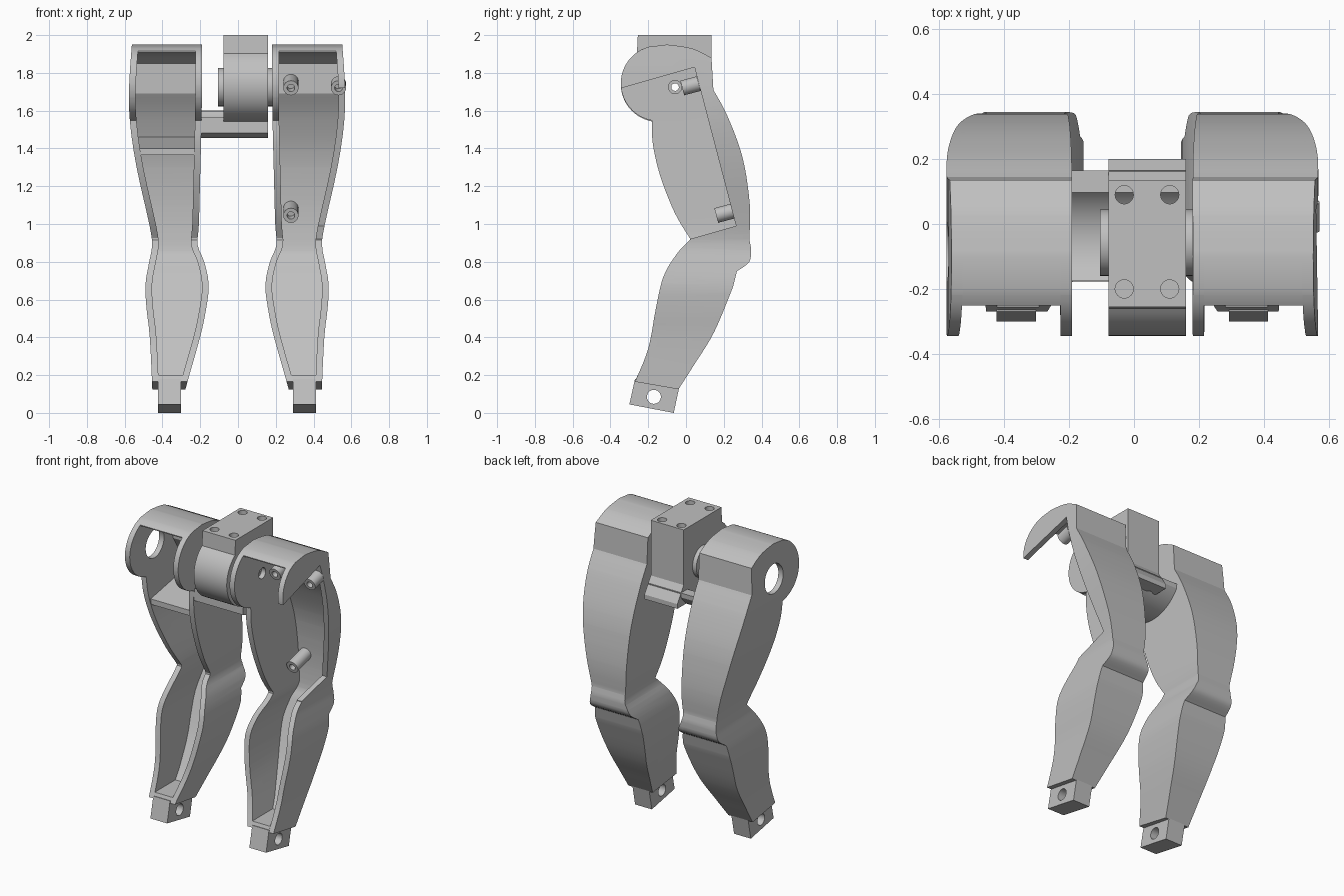
import bpy, bmesh, math
from mathutils import Vector, Matrix

if "Cube" in bpy.data.objects:
    bpy.data.objects.remove(bpy.data.objects["Cube"])

grey = bpy.data.materials.new("warm_grey_plastic")
grey.use_nodes = True
COLOUR = (0.53, 0.53, 0.53, 1)
grey.diffuse_color = COLOUR
grey.node_tree.nodes["Principled BSDF"].inputs["Base Color"].default_value = COLOUR

MID = -0.005   # plane the legs mirror about
WALL = 0.035


def smooth(pts, n=5):
    """Curve through the points."""
    p = [Vector(q) for q in pts]
    p = [p[0]] + p + [p[-1]]
    out = []
    for a, b, c, d in zip(p, p[1:], p[2:], p[3:]):
        for k in range(n):
            t = k / n
            out.append(b + (c - a) * (t / 2) + (a * 2 - b * 5 + c * 4 - d) * (t * t / 2)
                       + (b * 3 - a - c * 3 + d) * (t ** 3 / 2))
    return out + [p[-1]]


def arc(cy, cz, r, a0, a1, n=24):
    angles = [math.radians(a0 + (a1 - a0) * k / n) for k in range(n + 1)]
    return [(cy + r * math.cos(a), cz + r * math.sin(a)) for a in angles]


def shade(mesh):
    for f in mesh.polygons:
        f.use_smooth = True
    mesh.set_sharp_from_angle(angle=math.radians(22))


def finish(bm, name):
    bmesh.ops.recalc_face_normals(bm, faces=bm.faces)
    mesh = bpy.data.meshes.new(name)
    bm.to_mesh(mesh)
    bm.free()
    mesh.materials.append(grey)
    ob = bpy.data.objects.new(name, mesh)
    bpy.context.collection.objects.link(ob)
    shade(mesh)
    return ob


def prism_mesh(outline, x0, x1):
    """Side outline (y, z) pushed across x."""
    bm = bmesh.new()
    face = bm.faces.new([bm.verts.new((x0, p[0], p[1])) for p in outline])
    new = bmesh.ops.extrude_face_region(bm, geom=[face])["geom"]
    for v in new:
        if isinstance(v, bmesh.types.BMVert):
            v.co.x = x1
    return bm


def prism(name, outline, x0, x1):
    return finish(prism_mesh(outline, x0, x1), name)


def rod(name, start, direction, length, r):
    bm = bmesh.new()
    d = Vector(direction).normalized()
    m = Matrix.Translation(Vector(start) + d * length / 2) @ d.to_track_quat("Z", "Y").to_matrix().to_4x4()
    bmesh.ops.create_cone(bm, cap_ends=True, segments=32, radius1=r, radius2=r, depth=length, matrix=m)
    return finish(bm, name)


def cut(ob, *cutters):
    """Subtract the cutters, then throw them away."""
    for c in cutters:
        c.hide_render = True
        mod = ob.modifiers.new("cut", "BOOLEAN")
        mod.object, mod.operation, mod.solver = c, "DIFFERENCE", "EXACT"
    bpy.context.view_layer.update()
    mesh = bpy.data.meshes.new_from_object(ob.evaluated_get(bpy.context.evaluated_depsgraph_get()))
    ob.modifiers.clear()
    ob.data = mesh
    shade(mesh)
    for c in cutters:
        bpy.data.objects.remove(c)


# Leg width: height, distance of the outer and inner faces from the middle
WIDTH = smooth([(0.0, 0.447, 0.3), (0.13, 0.449, 0.272), (0.4, 0.462, 0.196), (0.55, 0.479, 0.164),
                (0.68, 0.485, 0.15), (0.8, 0.465, 0.174), (0.89, 0.45, 0.209), (1.0, 0.465, 0.202),
                (1.3, 0.532, 0.194), (1.54, 0.567, 0.188), (1.74, 0.571, 0.186), (2.0, 0.553, 0.186)], 3)


def width_at(z):
    for a, b in zip(WIDTH, WIDTH[1:]):
        if z <= b[0]:
            return a.lerp(b, (z - a[0]) / (b[0] - a[0]))
    return WIDTH[-1]


def contoured(name, outline, side, layer):
    """Prism following the leg width; layer 0 is the inner plate, 1 the core, 2 the outer plate."""
    bm = prism_mesh(outline, 0, 1)
    for w in WIDTH:
        bmesh.ops.bisect_plane(bm, geom=bm.verts[:] + bm.edges[:] + bm.faces[:], dist=1e-5,
                               plane_co=(0, 0, w[0]), plane_no=(0, 0, 1))
    for v in bm.verts:
        _, outer, inner = width_at(v.co.z)
        bounds = (inner, inner + WALL, outer - WALL, outer)
        v.co.x = MID + side * bounds[layer + round(v.co.x)]
    return finish(bm, name)


# Leg side outline, running up the front and down the back
SHIN_FRONT = smooth([(-0.27, 0.165), (-0.2, 0.34), (-0.16, 0.55), (-0.12, 0.72), (-0.05, 0.84), (0.02, 0.915)])
THIGH_FRONT = smooth([(0.02, 0.925), (-0.06, 1.06), (-0.135, 1.25), (-0.175, 1.42), (-0.18, 1.54)])
HIP = arc(-0.145, 1.745, 0.2, 260, 105)
ROOF = smooth([(-0.1, 1.95), (0.03, 1.93), (0.135, 1.88)])
THIGH_BACK = smooth([(0.145, 1.71), (0.22, 1.57), (0.3, 1.35), (0.338, 1.1), (0.335, 0.92)])
KNEE = smooth([(0.345, 0.87), (0.335, 0.8), (0.27, 0.75)])
SHIN_BACK = smooth([(0.25, 0.67), (0.15, 0.43), (0.04, 0.25), (-0.04, 0.125)])
BACK = ROOF + THIGH_BACK + KNEE + SHIN_BACK
OUTLINE = SHIN_FRONT + THIGH_FRONT + HIP + BACK

# Wall between the side plates: floor, back and roof, open to the front
INSIDE = ([(-0.256, 0.2), (-0.045, 0.2)]
          + smooth([(0.0, 0.26), (0.11, 0.45), (0.21, 0.68), (0.255, 0.79), (0.29, 0.88), (0.295, 1.1),
                    (0.26, 1.35), (0.18, 1.56), (0.105, 1.69)])
          + smooth([(0.1, 1.85), (0.02, 1.89), (-0.1, 1.91), (-0.2, 1.91)]) + [(-0.25, 1.908)])
CORE = INSIDE + arc(-0.145, 1.745, 0.2, 122, 105, 5) + BACK + [(-0.27, 0.165)]
FOOT = [(-0.3, 0.045), (-0.065, 0.0), (-0.035, 0.14), (-0.27, 0.18)]
OPENING = [(-0.6, 1.646), (0.045, 1.83), (0.265, 0.99), (0.02, 0.92), (-0.6, 0.743)]
X = (1, 0, 0)
AXLE_Y, AXLE_Z = -0.058, 1.725


def axle_hole(r):
    return rod("axle_hole", (-0.3, AXLE_Y, AXLE_Z), X, 0.6, r)


for side, label in ((1, "left"), (-1, "right")):
    # Leg shell: two side plates around an open-fronted wall
    inner = contoured(label + "_inner_plate", OUTLINE, side, 0)
    contoured(label + "_leg_wall", CORE, side, 1)
    outer = contoured(label + "_outer_plate", OUTLINE, side, 2)
    cut(inner, axle_hole(0.035))
    if side > 0:
        cut(outer, prism("opening", OPENING, 0.3, 0.7))
    else:
        cut(outer, rod("hub_hole", (-0.7, -0.085, 1.73), X, 0.25, 0.095))

    # Ankle block with pin hole
    foot = prism(label + "_ankle", FOOT, MID + side * 0.297, MID + side * 0.418)
    cut(foot, rod("pin_hole", (MID + side * 0.36 - 0.1, -0.17, 0.085), X, 0.2, 0.037))

# Sloping rib inside the right thigh
prism("right_thigh_rib", [(-0.16, 1.365), (-0.16, 1.4), (0.22, 1.46), (0.22, 1.42)], -0.545, -0.21)

# Screw posts in the left thigh
SLOPE = (0, math.cos(math.radians(15)), math.sin(math.radians(15)))
POSTS = [(0.28, -0.02, 1.72, 0.13), (0.532, -0.02, 1.72, 0.09), (0.28, 0.16, 1.045, 0.145)]
for i, (x, y, z, length) in enumerate(POSTS):
    post = rod(f"screw_post_{i + 1}", (x, y, z), SLOPE, length, 0.04)
    cut(post, rod("screw_hole", Vector((x, y, z)) - Vector(SLOPE) * 0.02, SLOPE, 0.08, 0.02))

# Hip block with rounded front; the rear mounting holes run right through
BLOCK = ([(-0.255, 2.0), (0.135, 2.0), (0.135, 1.64), (0.2, 1.54), (0.2, 1.51), (0.1, 1.51), (-0.1, 1.53)]
         + arc(-0.145, 1.74, 0.2, 265, 125))
block = prism("hip_block", BLOCK, -0.078, 0.16)
holes = [rod("mount_hole", (x, y, 2.05), (0, 0, -1), depth, 0.028)
         for x in (-0.03, 0.11) for y, depth in ((-0.2, 0.15), (0.09, 0.6))]
cut(block, axle_hole(0.02), *holes)

# Axle collars either side of the block
for name, x, length in (("right_axle_collar", -0.105, 0.04), ("left_axle_collar", 0.15, 0.035)):
    cut(rod(name, (x, AXLE_Y, AXLE_Z), X, length, 0.102), axle_hole(0.02))

# Curved cradle around the axle, joining the block to the right leg
CRADLE = (arc(AXLE_Y, AXLE_Z, 0.2, 234, 321) + [(0.165, 1.6)]
          + arc(AXLE_Y, AXLE_Z, 0.27, 325, 244))
prism("hip_cradle", CRADLE, -0.2, 0.16)
